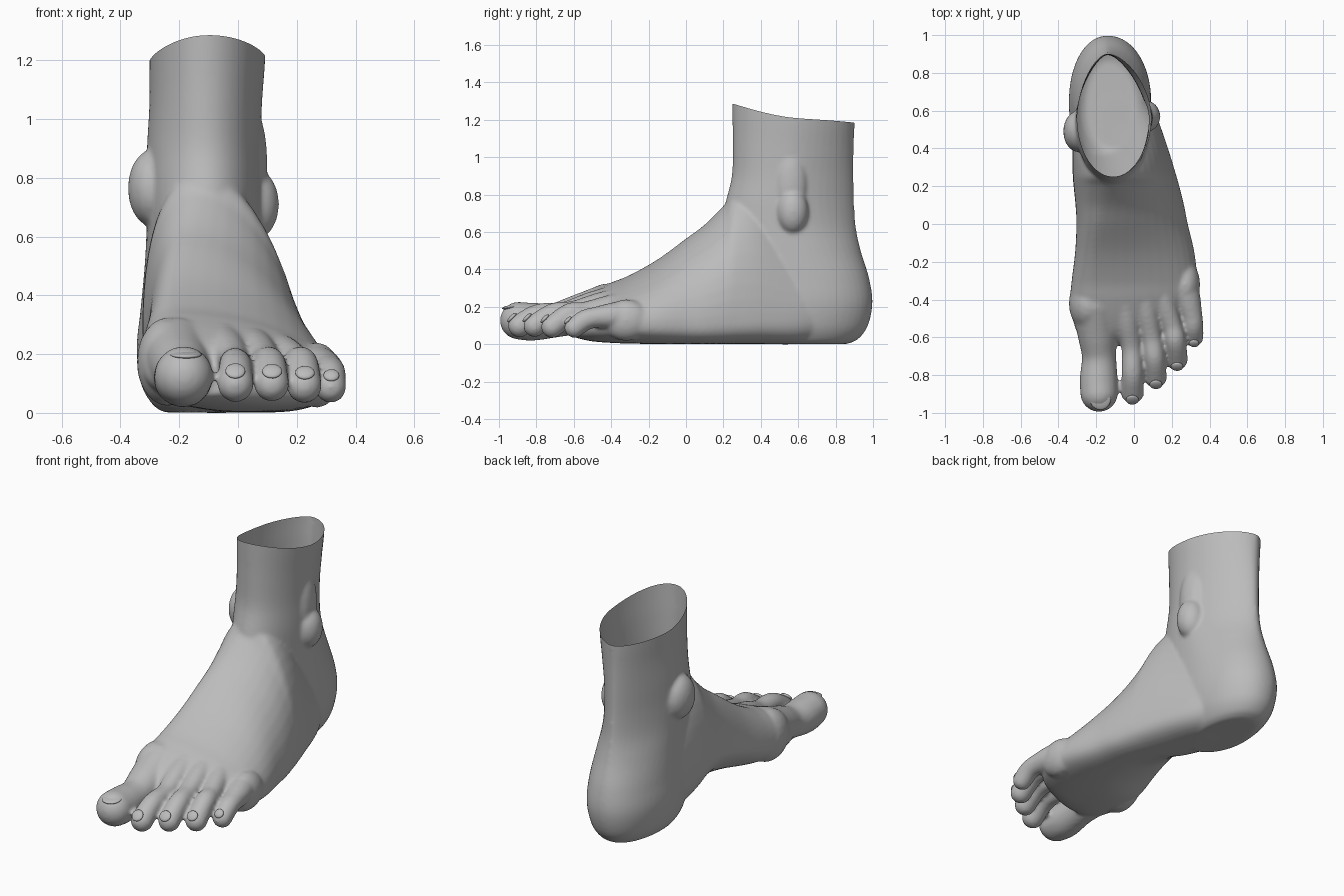
import bpy, bmesh, math
from mathutils import Vector, Matrix

if "Cube" in bpy.data.objects:
    bpy.data.objects.remove(bpy.data.objects["Cube"])

skin = bpy.data.materials.new("skin_grey")
skin.diffuse_color = (0.5, 0.5, 0.5, 1)
skin.use_nodes = True
skin.node_tree.nodes["Principled BSDF"].inputs["Base Color"].default_value = skin.diffuse_color


def spline(rows, steps):
    """Smoothly interpolate rows of numbers."""
    out = []
    for i in range(len(rows) - 1):
        a, b, c, d = (rows[max(0, min(len(rows) - 1, i + k))] for k in (-1, 0, 1, 2))
        for s in range(steps):
            t = s / steps
            out.append([0.5 * (2 * q + (r - p) * t + (2 * p - 5 * q + 4 * r - w) * t * t
                               + (3 * q - p - 3 * r + w) * t ** 3)
                        for p, q, r, w in zip(a, b, c, d)])
    return out + [list(rows[-1])]


def oval(left, right, top, bottom, powers, n=48):
    """Closed outline through four extreme points, one roundness per quarter."""
    pts = []
    for i in range(n):
        a = 2 * math.pi * (i + 0.5) / n
        c, s = math.cos(a), math.sin(a)
        side, cap = (right if c > 0 else left), (top if s > 0 else bottom)
        p = 2 / powers[int(i * 4 / n)]
        pts.append((cap[0] + (side[0] - cap[0]) * abs(c) ** p,
                    side[1] + (cap[1] - side[1]) * abs(s) ** p))
    return pts


def loft(bm, rings):
    loops = [[bm.verts.new(p) for p in r] for r in rings]
    for a, b in zip(loops, loops[1:]):
        for i in range(len(a)):
            j = (i + 1) % len(a)
            bm.faces.new((a[i], a[j], b[j], b[i]))
    bm.faces.new(loops[0][::-1])
    bm.faces.new(loops[-1])


def ball(bm, centre, radii, tilt=0):
    m = Matrix.Translation(centre) @ Matrix.Rotation(tilt, 4, 'X') @ Matrix.Diagonal((*radii, 1))
    bmesh.ops.create_icosphere(bm, subdivisions=3, radius=1, matrix=m)


bm = bmesh.new()

# Instep and ball of the foot: y, medial x, lateral x, ridge x, top z,
# medial z, lateral z, sole x, sole z, medial sole roundness
instep = [
    (-.64, -.27, -.02, -.17, .18, .12, .11, -.15, .06, 2.0),
    (-.58, -.30, .12, -.16, .24, .13, .11, -.08, .035, 2.1),
    (-.50, -.325, .25, -.17, .285, .15, .11, -.02, .018, 2.2),
    (-.40, -.338, .32, -.19, .33, .17, .12, .0, .01, 2.3),
    (-.30, -.33, .335, -.20, .37, .18, .12, .02, .006, 2.2),
    (-.15, -.312, .32, -.20, .455, .21, .12, .07, .004, 1.7),
    (.0, -.305, .285, -.18, .565, .25, .12, .08, .004, 1.5),
    (.10, -.31, .265, -.16, .64, .27, .12, .07, .004, 1.5),
    (.20, -.32, .24, -.14, .74, .28, .13, .04, .004, 1.6),
    (.27, -.325, .22, -.12, .82, .28, .13, .0, .004, 1.8),
    (.40, -.325, .18, -.12, .80, .28, .14, -.05, .004, 2.1),
    (.60, -.32, .11, -.13, .60, .25, .15, -.1, .004, 2.3),
    (.76, -.28, .04, -.13, .40, .25, .2, -.12, .03, 2.3)]
rings = []
for y, xm, xl, xt, zt, zm, zl, xb, zb, nb in spline(instep, 8):
    o = oval((xm, zm), (xl, zl), (xt, zt), (xb, zb), (1.75, 2.2, nb, 2.8))
    rings.append([(x, y, z) for x, z in o])
loft(bm, rings)

# Heel and shin: z, medial x, lateral x, front y, back y, middle y, back roundness
shin = [
    (.004, -.25, .0, .40, .86, .62, 2.1),
    (.03, -.29, .035, .36, .92, .62, 2.1),
    (.10, -.33, .07, .30, .972, .63, 2.1),
    (.22, -.345, .09, .25, .997, .64, 2.1),
    (.35, -.332, .09, .20, .98, .63, 2.0),
    (.50, -.318, .085, .18, .935, .60, 1.75),
    (.62, -.312, .08, .19, .91, .57, 1.55),
    (.75, -.312, .078, .21, .90, .55, 1.5),
    (.90, -.31, .076, .245, .897, .55, 1.55),
    (1.05, -.302, .082, .25, .897, .56, 1.65),
    (1.20, -.302, .093, .247, .902, .57, 1.7),
    (1.40, -.302, .10, .245, .905, .57, 1.7)]
rings = []
for z, xm, xl, yf, yb, ym, nb in spline(shin, 8):
    o = oval((xm, ym), (xl, ym), (-.14, yb), (-.11, yf), (nb, nb, 2, 2))
    rings.append([(x, y, z) for x, y in o])
loft(bm, rings)

# Ankle bones, big toe joint, little toe joint
ball(bm, (.06, .57, .71), (.08, .085, .12))
ball(bm, (.04, .56, .85), (.06, .09, .2))
ball(bm, (-.295, .49, .765), (.08, .11, .13))
ball(bm, (-.24, -.42, .175), (.105, .15, .15))
ball(bm, (.27, -.32, .13), (.08, .13, .11))

# Toes: chains of x, y, z, radius from root to tip
toes = [
    [(-.21, -.42, .2, .125), (-.195, -.58, .16, .105), (-.185, -.70, .13, .092),
     (-.187, -.82, .122, .101), (-.185, -.895, .128, .1)],
    [(-.07, -.30, .27, .07), (-.04, -.5, .215, .068), (-.015, -.65, .175, .054),
     (-.009, -.79, .16, .057), (-.008, -.89, .1, .062)],
    [(.02, -.28, .25, .07), (.06, -.45, .215, .066), (.092, -.60, .18, .054),
     (.108, -.71, .165, .056), (.115, -.81, .1, .06)],
    [(.1, -.25, .22, .07), (.15, -.40, .2, .066), (.2, -.54, .175, .054),
     (.217, -.62, .165, .057), (.226, -.715, .095, .06)],
    [(.2, -.2, .17, .08), (.27, -.36, .155, .075), (.305, -.48, .145, .057),
     (.312, -.54, .13, .056), (.315, -.597, .09, .054)]]
for chain in toes:
    for x, y, z, r in spline(chain, 6):
        ball(bm, (x, y, z), (r, r, r))

bmesh.ops.recalc_face_normals(bm, faces=bm.faces)
me = bpy.data.meshes.new("foot")
bm.to_mesh(me)
bm.free()
foot = bpy.data.objects.new("foot", me)
bpy.context.collection.objects.link(foot)
me.materials.append(skin)

# Fuse the parts into one skin and soften the joins
bpy.context.view_layer.objects.active = foot
foot.select_set(True)
fuse = foot.modifiers.new("fuse", 'REMESH')
fuse.mode, fuse.voxel_size = 'VOXEL', 0.01
soft = foot.modifiers.new("soften", 'SMOOTH')
soft.factor, soft.iterations = 0.5, 9
for name in ("fuse", "soften"):
    bpy.ops.object.modifier_apply(modifier=name)

# Open the top and give its rim a rising front edge
bm = bmesh.new()
bm.from_mesh(foot.data)
bmesh.ops.bisect_plane(bm, geom=bm.verts[:] + bm.edges[:] + bm.faces[:], dist=1e-5,
                       plane_co=(0, 0, 1.2), plane_no=(0, 0, 1), clear_outer=True)
for v in bm.verts:
    w = max(0, (v.co.z - 0.95) / 0.25)
    front = max(0, (0.62 - v.co.y) / 0.37)
    v.co.z += w * (0.085 * front ** 1.6 - 0.015 * max(0, (v.co.y - .6) / .3)
                   + 0.04 * (v.co.x + .1))
low = min(v.co.z for v in bm.verts)
for v in bm.verts:
    v.co.z -= low * max(0, 1 - v.co.z / 0.3)
bm.to_mesh(foot.data)
bm.free()
bpy.ops.object.shade_smooth()

# Toenails: thin domes facing forward and up
nails = [(-.178, -.93, .199, .055, .055, .15), (-.009, -.931, .143, .034, .034, .8),
         (.116, -.85, .142, .034, .032, .8), (.228, -.755, .137, .033, .03, .8),
         (.318, -.632, .128, .027, .026, .8)]
for i, (x, y, z, rx, ry, tilt) in enumerate(nails):
    bm = bmesh.new()
    ball(bm, (x, y, z), (rx, ry, .012), tilt)
    nm = bpy.data.meshes.new(f"toenail_{i + 1}")
    bm.to_mesh(nm)
    bm.free()
    nm.materials.append(skin)
    nm.shade_smooth()
    bpy.context.collection.objects.link(bpy.data.objects.new(nm.name, nm))
